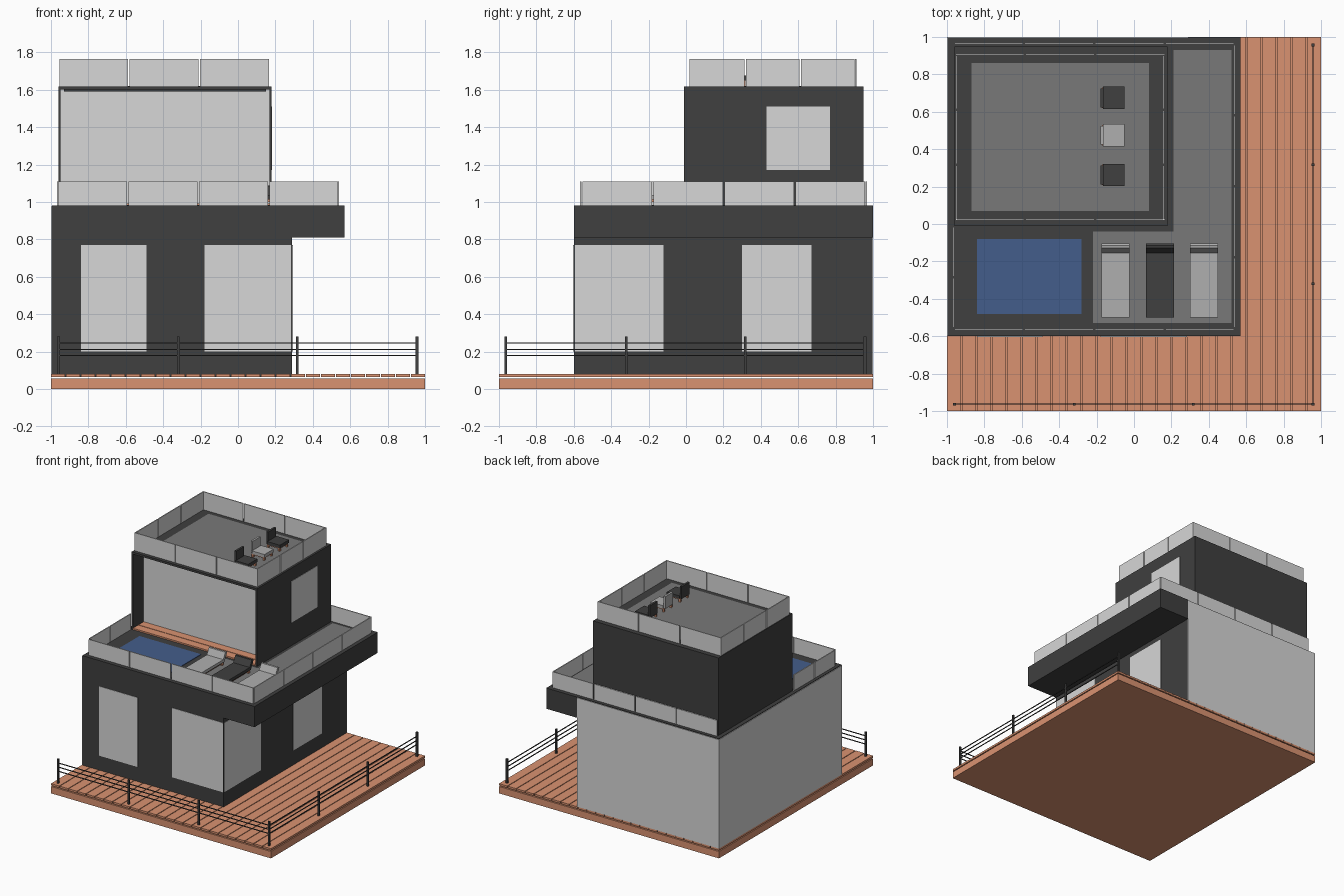
import bpy, bmesh

if "Cube" in bpy.data.objects:
    bpy.data.objects.remove(bpy.data.objects["Cube"])

def mat(name, r, g, b):
    m = bpy.data.materials.new(name)
    m.diffuse_color = (r, g, b, 1)
    m.use_nodes = True
    m.node_tree.nodes["Principled BSDF"].inputs["Base Color"].default_value = m.diffuse_color
    return m

DARK = mat("charcoal", 0.05, 0.05, 0.05)
LIGHT = mat("pale grey", 0.68, 0.68, 0.68)
SEAT = mat("cushion grey", 0.43, 0.43, 0.43)
FLOOR = mat("floor grey", 0.19, 0.19, 0.19)
WOOD = mat("warm wood", 0.70, 0.29, 0.165)
WATER = mat("pool blue", 0.057, 0.11, 0.26)

def boxes(name, material, spans):
    """One object made of boxes, each (x0, x1, y0, y1, z0, z1)."""
    bm = bmesh.new()
    for x0, x1, y0, y1, z0, z1 in spans:
        r = bmesh.ops.create_cube(bm, size=1)
        for v in r["verts"]:
            v.co.x = x1 if v.co.x > 0 else x0
            v.co.y = y1 if v.co.y > 0 else y0
            v.co.z = z1 if v.co.z > 0 else z0
    return finish(name, material, bm)

def finish(name, material, bm):
    me = bpy.data.meshes.new(name)
    bm.to_mesh(me)
    bm.free()
    me.materials.append(material)
    ob = bpy.data.objects.new(name, me)
    bpy.context.collection.objects.link(ob)
    return ob

def prism(name, material, profile, x0, x1):
    """Extrude a (y, z) profile along x."""
    bm = bmesh.new()
    f = bm.faces.new([bm.verts.new((x0, y, z)) for y, z in profile])
    r = bmesh.ops.extrude_face_region(bm, geom=[f])
    for v in r["geom"]:
        if isinstance(v, bmesh.types.BMVert):
            v.co.x = x1
    bmesh.ops.recalc_face_normals(bm, faces=bm.faces)
    return finish(name, material, bm)

def run(a, b, n, gap=0.008):
    """Split a..b into n equal panels with gaps."""
    w = (b - a - gap * (n - 1)) / n
    return [(a + i * (w + gap), a + i * (w + gap) + w) for i in range(n)]

# Timber deck: base and floating planks
boxes("deck_base", WOOD, [(-1, 1, -1, 1, 0, 0.056)])
boxes("deck_planks", WOOD, [(a, b, -1, 1, 0.064, 0.08) for a, b in run(-1, 1, 25, 0.006)])

# Wire fence on the front and right edges of the deck
P = (-0.96, -0.32, 0.317, 0.957)
posts = [(p, -0.963) for p in P] + [(0.957, p) for p in P[1:]]
boxes("fence_posts", DARK, [(x - .007, x + .007, y - .007, y + .007, 0.08, 0.28) for x, y in posts])
wires = []
for z in (0.178, 0.212, 0.246):
    wires += [(-0.96, 0.957, -0.966, -0.960, z - .003, z + .003),
              (0.954, 0.960, -0.963, 0.957, z - .003, z + .003)]
boxes("fence_wires", DARK, wires)

# Ground floor with overhanging roof slab
boxes("ground_floor", DARK, [(-0.995, 0.29, -0.6, 0.995, 0.064, 0.81)])
boxes("roof_slab", DARK, [(-0.995, 0.57, -0.6, 0.995, 0.81, 0.98)])
boxes("slab_end", DARK, [(0.29, 0.57, 0.995, 1, 0.81, 0.98)])
boxes("back_cladding", LIGHT, [(-1, 0.29, 0.995, 1, 0.08, 0.975)])
boxes("left_cladding", LIGHT, [(-1, -0.995, -0.6, 1, 0.08, 0.975)])

# Ground floor windows, the right front one wraps the corner
boxes("ground_windows", LIGHT, [
    (-0.84, -0.49, -0.603, -0.599, 0.2, 0.77),
    (-0.18, 0.284, -0.603, -0.599, 0.2, 0.77),
    (0.289, 0.293, -0.594, -0.12, 0.2, 0.77),
    (0.289, 0.293, 0.3, 0.67, 0.2, 0.77)])

# Terrace floor and pool
boxes("terrace_floor", FLOOR, [(-0.22, 0.52, -0.53, -0.04, 0.978, 0.984),
                               (0.21, 0.52, -0.04, 0.93, 0.978, 0.984)])
boxes("pool_water", WATER, [(-0.84, -0.28, -0.48, -0.08, 0.978, 0.984)])

# Terrace glass railing
T = 0.004
rail = [(a, b, y - T, y + T, 0.98, 1.11) for y in (-0.563, 0.963) for a, b in run(-0.96, 0.535, 4)]
rail += [(0.535 - T, 0.535 + T, a, b, 0.98, 1.11) for a, b in run(-0.553, 0.958, 4)]
rail += [(-0.965 - T, -0.965 + T, a, b, 0.98, 1.11) for a, b in run(-0.553, -0.015, 2)]
boxes("terrace_railing", LIGHT, rail)

# Upper floor: thin walls, roof, recessed glass front and wooden porch
boxes("upper_walls", DARK, [(-0.96, -0.948, -0.01, 0.95, 0.98, 1.6),
                            (0.168, 0.18, -0.01, 0.95, 0.98, 1.6),
                            (-0.948, 0.168, 0.938, 0.95, 0.98, 1.6)])
boxes("upper_roof", DARK, [(-0.96, 0.18, -0.01, 0.95, 1.6, 1.617),
                           (-0.93, 0.15, 0.02, 0.92, 1.59, 1.6)])
boxes("glass_front", LIGHT, [(-0.948, 0.168, 0.13, 0.14, 0.98, 1.6)])
boxes("porch_planks", WOOD, [(-0.948, 0.168, a, b, 0.98, 0.992) for a, b in run(-0.01, 0.13, 2, 0.005)])
boxes("upper_window", LIGHT, [(0.179, 0.183, 0.43, 0.77, 1.17, 1.51)])
boxes("upper_roof_floor", FLOOR, [(-0.87, 0.08, 0.07, 0.86, 1.615, 1.621)])

# Roof glass railing
rail = [(a, b, y - T, y + T, 1.617, 1.765) for y in (0.022, 0.907) for a, b in run(-0.955, 0.165, 3)]
rail += [(x - T, x + T, a, b, 1.617, 1.765) for x in (-0.95, 0.16) for a, b in run(0.028, 0.9, 3)]
boxes("roof_railing", LIGHT, rail)

# Sun loungers: bent cushion on a wooden frame
for i, (x, m) in enumerate(((-0.175, SEAT), (0.065, DARK), (0.3, SEAT))):
    prism(f"lounger_cushion_{i}", m,
          [(-0.5, 1.012), (-0.14, 1.012), (-0.105, 1.08), (-0.115, 1.088),
           (-0.128, 1.086), (-0.155, 1.036), (-0.5, 1.036)], x, x + 0.15)
    boxes(f"lounger_frame_{i}", WOOD,
          [(x + .01, x + .14, -0.49, -0.14, 1.0, 1.012)] +
          [(a, a + .016, b, b + .016, 0.984, 1.0) for a in (x + .01, x + .124) for b in (-0.49, -0.156)])

# Roof chairs with wooden legs
for i, (y, m) in enumerate(((0.2, DARK), (0.412, SEAT), (0.612, DARK))):
    boxes(f"chair_{i}", m, [(-0.165, -0.05, y + .003, y + .122, 1.65, 1.675),
                            (-0.18, -0.163, y + .012, y + .113, 1.65, 1.75)])
    boxes(f"chair_legs_{i}", WOOD,
          [(-0.17, -0.055, y + .008, y + .117, 1.642, 1.65)] +
          [(a, a + .014, b, b + .014, 1.621, 1.642) for a in (-0.17, -0.069) for b in (y + .008, y + .103)])
